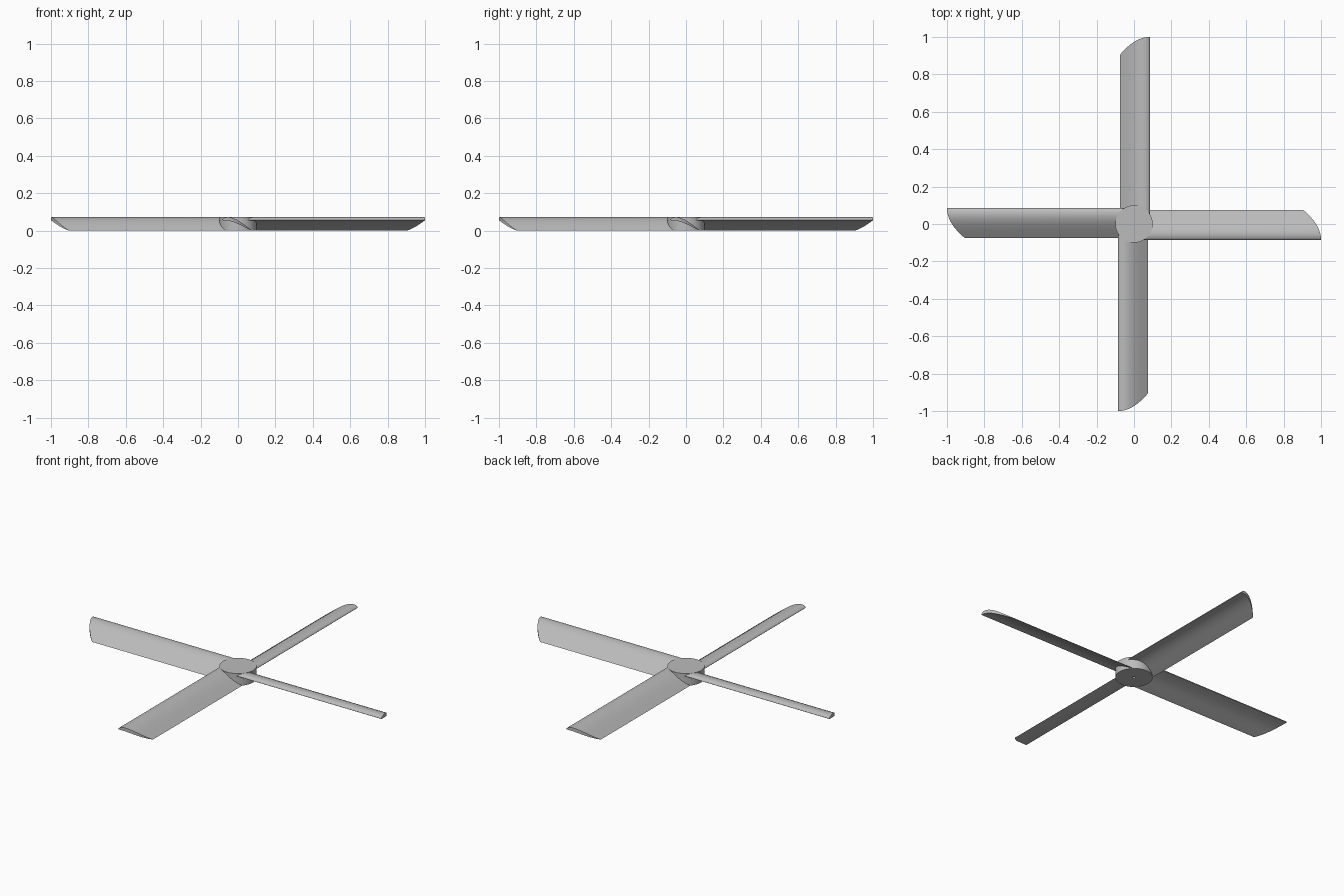
import bpy
import bmesh
import math
from mathutils import Matrix

cube = bpy.data.objects.get("Cube")
if cube:
    bpy.data.objects.remove(cube, do_unlink=True)

grey = bpy.data.materials.new("light grey")
grey.use_nodes = True
grey.diffuse_color = (0.5, 0.5, 0.5, 1)
grey.node_tree.nodes["Principled BSDF"].inputs["Base Color"].default_value = (0.5, 0.5, 0.5, 1)

HUB_R, HUB_H = 0.1, 0.072
ROOT, LEAD, CHORD, SWEEP = 0.05, -0.085, 0.16, 0.095


def finish(bm, name, angle=35):
    bmesh.ops.recalc_face_normals(bm, faces=bm.faces)
    mesh = bpy.data.meshes.new(name)
    bm.to_mesh(mesh)
    bm.free()
    mesh.materials.append(grey)
    obj = bpy.data.objects.new(name, mesh)
    bpy.context.collection.objects.link(obj)
    bpy.ops.object.select_all(action="DESELECT")
    obj.select_set(True)
    bpy.context.view_layer.objects.active = obj
    bpy.ops.object.shade_smooth_by_angle(angle=math.radians(angle))
    return obj


def blade_section(steps=20):
    """Pitched, cambered wing profile as (y, z): over the top, back underneath."""
    def point(t, side):
        line = 0.057 * (1 - t) + 0.024 * math.sin(math.pi * t ** 0.8) * (1 - 0.3 * t)
        half = 0.027 * math.sqrt(t) * (1 - t)
        return LEAD + CHORD * t, max(0.0, line - 0.004 * t * (1 - t) + side * half)
    ts = [(i / steps) ** 2 for i in range(steps + 1)]
    return [point(t, 1) for t in ts] + [point(t, -1) for t in reversed(ts[1:-1])]


def make_blade(name, turn):
    bm = bmesh.new()
    profile = blade_section()
    root = [bm.verts.new((ROOT, y, z)) for y, z in profile]
    # The tip sweeps back in a curve towards the trailing edge
    tip = [bm.verts.new((1 - SWEEP * ((y - LEAD) / CHORD) ** 2, y, z)) for y, z in profile]
    n = len(profile)
    for i in range(n):
        j = (i + 1) % n
        bm.faces.new((root[i], root[j], tip[j], tip[i]))
    bm.faces.new(root)
    # Tip closed with strips between upper and lower edges
    bm.faces.new((tip[0], tip[1], tip[-1]))
    for i in range(1, n // 2):
        bm.faces.new([tip[i], tip[i + 1], tip[n - i - 1], tip[n - i]]
                     if i + 1 < n // 2 else [tip[i], tip[i + 1], tip[n - i]])
    bmesh.ops.transform(bm, matrix=Matrix.Rotation(turn, 4, "Z"), verts=bm.verts)
    return finish(bm, name)


# Hub: lathed disc with a small blind shaft hole underneath
bm = bmesh.new()
outline = [(0, 0.04), (0.008, 0.04), (0.008, 0), (HUB_R, 0), (HUB_R, HUB_H), (0, HUB_H)]
verts = [bm.verts.new((r, 0, z)) for r, z in outline]
edges = [bm.edges.new(pair) for pair in zip(verts, verts[1:])]
bmesh.ops.spin(bm, geom=verts + edges, axis=(0, 0, 1), cent=(0, 0, 0),
               angle=math.tau, steps=64)
bmesh.ops.remove_doubles(bm, verts=bm.verts, dist=0.0001)
finish(bm, "hub")

# Four identical blades
for k, side in enumerate(("left", "back", "right", "front")):
    make_blade(side + "_blade", k * math.pi / 2)
